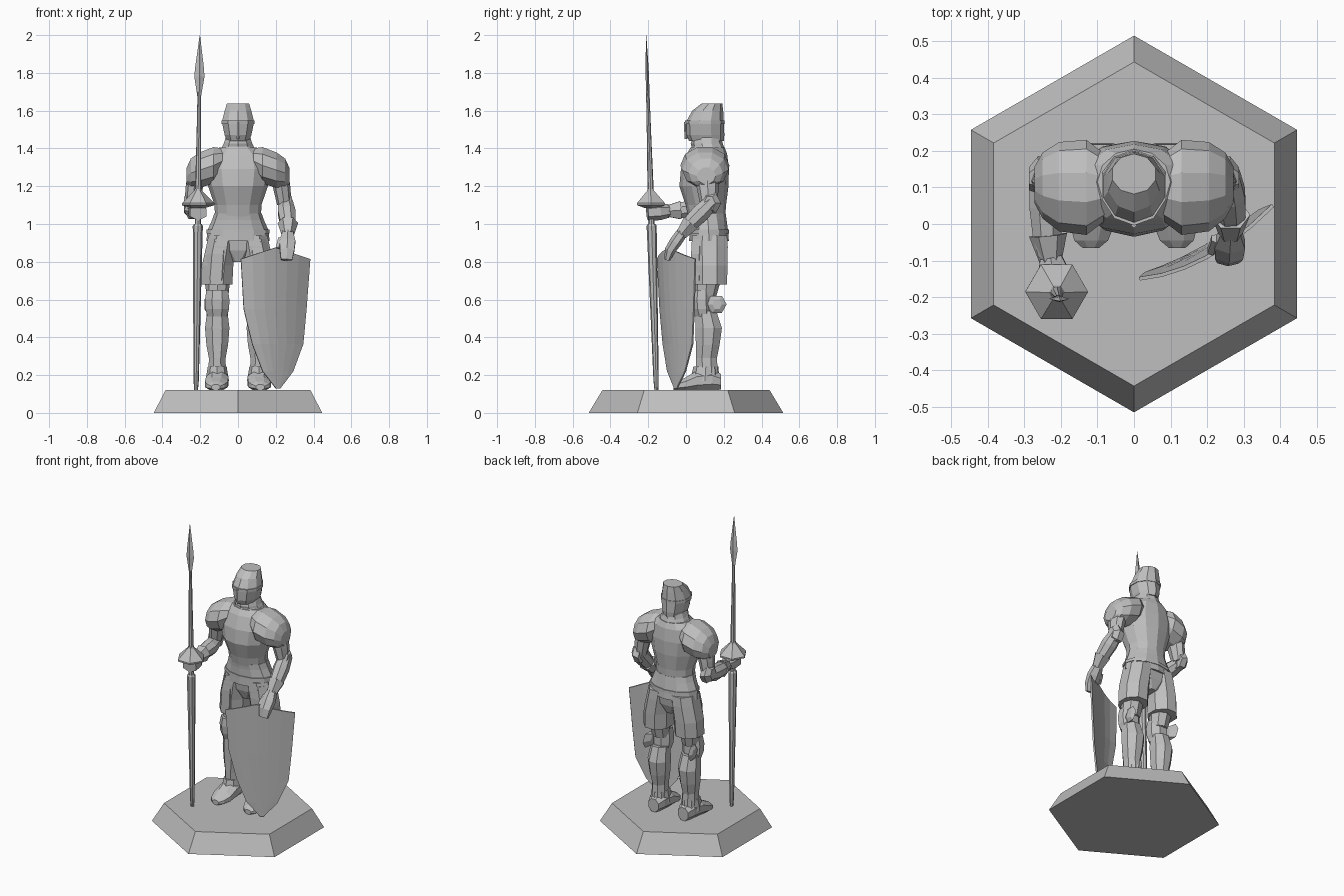
import bpy, bmesh, math
from mathutils import Vector

steel = bpy.data.materials.new("grey_steel")
steel.diffuse_color = (0.52, 0.52, 0.52, 1)
X, Y, Z = Vector((1, 0, 0)), Vector((0, 1, 0)), Vector((0, 0, 1))


def finish(name, bm):
    bmesh.ops.recalc_face_normals(bm, faces=bm.faces)
    me = bpy.data.meshes.new(name)
    bm.to_mesh(me)
    bm.free()
    me.materials.append(steel)
    ob = bpy.data.objects.new(name, me)
    bpy.context.collection.objects.link(ob)
    return ob


def tube(name, pts, n=8, axis=Z, ref=X, rot=0.0, s=1):
    """Loft of elliptical rings (x, y, z, a, b); axis=None follows the path; s=-1 mirrors x."""
    bm = bmesh.new()
    P = [Vector(p[:3]) for p in pts]
    rings = []
    for i, p in enumerate(pts):
        t = axis or (P[min(i + 1, len(P) - 1)] - P[max(i - 1, 0)]).normalized()
        u = (ref - t * ref.dot(t)).normalized()
        v = t.cross(u)
        ring = []
        for k in range(n):
            w = rot + 2 * math.pi * k / n
            c = P[i] + u * p[3] * math.cos(w) + v * p[4] * math.sin(w)
            ring.append(bm.verts.new((c.x * s, c.y, c.z)))
        rings.append(ring)
    for r, q in zip(rings, rings[1:]):
        for k in range(n):
            bm.faces.new((r[k], r[(k + 1) % n], q[(k + 1) % n], q[k]))
    bm.faces.new(rings[0])
    bm.faces.new(rings[-1])
    return finish(name, bm)


# Hexagonal plinth
tube("base", [(0, 0, 0, .515, .515), (0, 0, .12, .443, .443)], 6, rot=math.pi / 6)

# Helmet, visor band and gorget
R = math.pi / 2
tube("helmet", [(0, .108, 1.44, .062, .092), (0, .103, 1.47, .074, .1), (0, .1, 1.54, .09, .1),
                (0, .115, 1.60, .074, .082), (0, .137, 1.637, .062, .055)], 10, rot=R)
tube("visor_band", [(0, .1, 1.53, .092, .104), (0, .1, 1.548, .092, .104)], 10, rot=R)
tube("visor_ridge", [(0, 0, 1.45, .008, .008), (0, -.003, 1.54, .008, .008)], 4)
tube("gorget", [(0, .115, 1.36, .12, .1), (0, .115, 1.41, .088, .085), (0, .11, 1.425, .08, .085),
                (0, .11, 1.46, .068, .075)], 10, rot=R)

# Breastplate and backplate
tube("cuirass", [(0, .11, 1.04, .122, .098), (0, .105, 1.10, .124, .107), (0, .095, 1.2, .158, .13),
                 (0, .1, 1.29, .175, .127), (0, .11, 1.37, .15, .108), (0, .115, 1.405, .1, .09)],
     12, rot=R)
# Waist plates and hips
tube("fauld", [(0, .122, .91, .168, .105), (0, .12, .97, .16, .102), (0, .115, 1.02, .138, .1),
               (0, .11, 1.055, .126, .1)], 12, rot=R)
tube("belt", [(0, .12, .95, .168, .107), (0, .12, .97, .166, .107)], 12, rot=R)
tube("hips", [(0, .125, .80, .04, .06), (0, .125, .86, .13, .085), (0, .125, .93, .15, .095)], 10)

# Mirrored armour: legs, feet, shoulders, upper arms
for s, side in ((-1, "left"), (1, "right")):
    tube(side + "_tasset", [(.113, .126, .68, .09, .098), (.108, .126, .78, .09, .102),
                            (.09, .125, .88, .085, .104), (.08, .125, .94, .082, .1)],
         8, rot=math.pi / 8, s=s)
    tube(side + "_tasset_plate", [(.118, .07, .70, .062, .045), (.108, .07, .84, .06, .05),
                                  (.095, .075, .92, .055, .05)], 6, s=s)
    tube(side + "_thigh", [(.108, .1, .6, .055, .055), (.11, .115, .72, .07, .075)], 8, s=s)
    tube(side + "_knee_cap", [(.11, .09, .51, .056, .05), (.11, .085, .55, .068, .06),
                              (.11, .082, .6, .07, .062), (.11, .085, .65, .062, .058)],
         8, rot=math.pi / 8, s=s)
    tube(side + "_knee_wing", [(.14, .13, .575, .035, .04), (.165, .165, .575, .05, .052),
                               (.178, .165, .575, .025, .03)], 6, X, Y, s=s)
    tube(side + "_greave", [(.11, .112, .21, .05, .062), (.11, .108, .29, .048, .06),
                            (.11, .115, .36, .062, .068), (.11, .12, .45, .07, .076),
                            (.11, .105, .54, .058, .06)], 8, rot=math.pi / 8, s=s)
    tube(side + "_ankle_plate", [(.11, .1, .17, .062, .078), (.11, .105, .245, .05, .066)], 8, s=s)
    tube(side + "_sabaton", [(.108, .185, .165, .04, .045), (.108, .14, .175, .058, .06),
                             (.11, .06, .17, .064, .06), (.114, 0, .152, .066, .04),
                             (.117, -.045, .142, .05, .026), (.118, -.065, .136, .025, .016)],
         8, -Y, X, math.pi / 8, s=s)
    tube(side + "_pauldron", [(.078, .1, 1.335, .09, .068), (.13, .1, 1.31, .13, .102),
                              (.205, .102, 1.285, .122, .098), (.25, .105, 1.27, .09, .08),
                              (.272, .107, 1.255, .05, .045)], 10, X, Y, s=s)
    tube(side + "_upper_arm", [(.215, .11, 1.27, .052, .07), (.232, .115, 1.19, .046, .058),
                               (.245, .12, 1.1, .038, .044)], 8, s=s)
    tube(side + "_elbow_cop", [(.225, .13, 1.1, .05, .05), (.262, .13, 1.11, .056, .062),
                               (.287, .125, 1.11, .03, .04)], 6, X, Y, s=s)

# Bent arm holding the lance
tube("lance_forearm", [(-.25, .125, 1.095, .04, .04), (-.24, .05, 1.08, .05, .052),
                       (-.238, -.03, 1.073, .042, .045), (-.236, -.09, 1.07, .028, .03)],
     8, None, X, math.pi / 8)
tube("lance_cuff", [(-.235, -.03, 1.073, .052, .055), (-.228, -.105, 1.068, .03, .032)], 6, None)
tube("lance_hand", [(-.228, -.09, 1.07, .034, .036), (-.218, -.14, 1.065, .052, .045),
                    (-.21, -.205, 1.06, .05, .042)], 6, None, X, math.pi / 6)

# Lowered arm resting on the shield
tube("shield_forearm", [(.25, .135, 1.115, .042, .042), (.258, .08, 1.06, .05, .052),
                        (.264, .03, 1.01, .044, .046), (.264, -.015, .96, .032, .034)],
     8, None, X, math.pi / 8)
tube("shield_cuff", [(.264, .025, 1.005, .054, .054), (.264, -.025, .945, .034, .034)], 6, None)
tube("shield_hand", [(.264, -.02, .955, .032, .03), (.262, -.055, .905, .048, .032),
                     (.26, -.085, .86, .044, .028), (.257, -.1, .81, .034, .016)],
     6, None, X, math.pi / 6)
tube("shield_thumb", [(.225, -.04, .92, .016, .016), (.212, -.075, .87, .014, .014)], 5, None)


# Lance: slightly tilted shaft, hexagonal hand guard, flat blade
def on_lance(z, a, b=None):
    f = (z - .12) / 1.88
    return (-.222 + .02 * f, -.157 - .054 * f, z, a, b or a)


tube("lance_butt", [on_lance(.12, .01), on_lance(.17, .014), on_lance(.95, .026),
                    on_lance(.99, .027), on_lance(1.0, .02)], 8)
tube("lance_grip", [on_lance(.98, .016), on_lance(1.12, .016)], 8)
tube("lance_guard", [on_lance(1.085, .04), on_lance(1.1, .086), on_lance(1.11, .086),
                     on_lance(1.175, .022), on_lance(1.185, .018)], 6)
tube("lance_shaft", [on_lance(1.15, .017), on_lance(1.45, .012), on_lance(1.70, .009)], 8)
tube("lance_blade", [on_lance(1.67, .009), on_lance(1.78, .027, .009), on_lance(1.83, .023, .008),
                     on_lance(1.999, .001)], 4)

# Bowed heater shield: rows of (z, left x, right x)
rows = [(.815, .015, .38), (.55, .03, .36), (.365, .075, .343), (.22, .13, .29), (.13, .2, .222)]
bm = bmesh.new()
grid = []
for r, (z, xl, xr) in enumerate(rows):
    line = []
    for k in range(7):
        u = k / 6
        x = xl + (xr - xl) * u
        y = -.15 + (x - .015) * .55 - .042 * (1 - ((x - .198) / .183) ** 2) + .045 * (.82 - z)
        line.append(bm.verts.new((x, y, z + (.06 * (1 - abs(2 * u - 1)) if r == 0 else 0))))
    grid.append(line)
for a, b in zip(grid, grid[1:]):
    for k in range(6):
        bm.faces.new((a[k], b[k], b[k + 1], a[k + 1]))
shield = finish("shield", bm)
mod = shield.modifiers.new("thickness", 'SOLIDIFY')
mod.thickness = .01
mod.offset = 0
